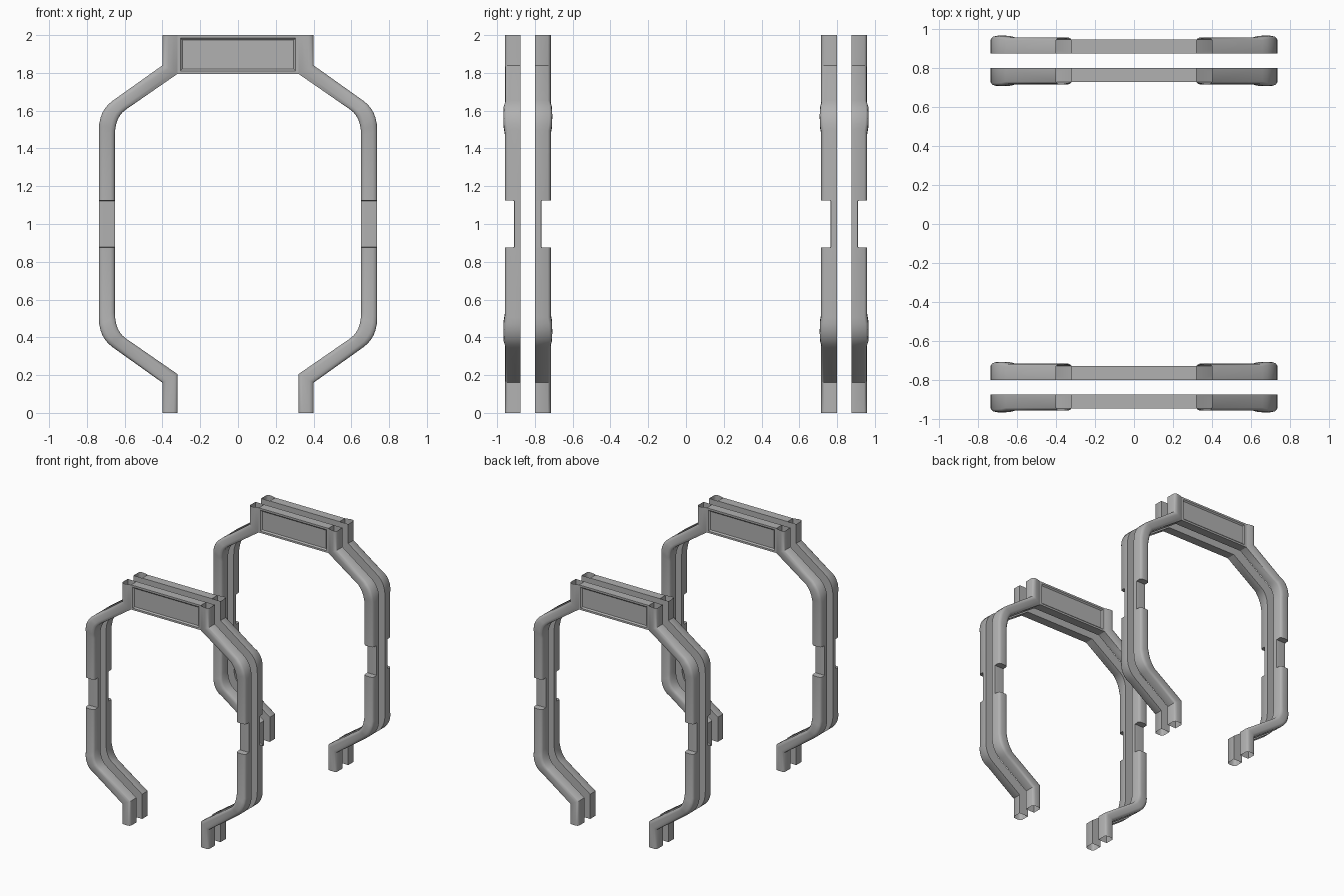
import bpy, bmesh, math

if "Cube" in bpy.data.objects:
    bpy.data.objects.remove(bpy.data.objects["Cube"])

DEPTH, BULGE, NOTCH, PANEL = 0.084, 0.008, 0.035, 0.072

# Dark grey finish shared by all parts
grey = bpy.data.materials.new("dark_grey")
grey.diffuse_color = (0.44, 0.44, 0.44, 1)
grey.use_nodes = True
grey.node_tree.nodes["Principled BSDF"].inputs["Base Color"].default_value = grey.diffuse_color


def bezier(a, b, c, t):
    return tuple((1 - t) ** 2 * p + 2 * t * (1 - t) * q + t * t * r
                 for p, q, r in zip(a, b, c))


# Stations from the top of one leg to mid height: (inner xz, outer xz, depth)
def half_path():
    st = [((0.32, 2.0), (0.40, 2.0), DEPTH),
          ((0.32, 1.795), (0.40, 1.84), DEPTH)]
    n = 6
    for i in range(n + 1):
        t = i / n
        inner = bezier((0.595, 1.605), (0.652, 1.565), (0.652, 1.465), t)
        outer = bezier((0.660, 1.655), (0.737, 1.603), (0.737, 1.495), t)
        st.append((inner, outer, DEPTH + BULGE * math.sin(math.pi * t) ** 0.5
                   if 0 < i < n else DEPTH))
    st.append(((0.652, 1.125), (0.737, 1.125), DEPTH))
    st.append(((0.652, 1.123), (0.737, 1.123), NOTCH))
    return st


top = half_path()
flip = lambda p: (p[0], 2 - p[1])
path = top + [(flip(a), flip(b), d) for a, b, d in reversed(top)]


# Cross-section: flat back, rounded outer edges; beside the panel the inner edge slopes
def section(d, beside_panel):
    e, k = 0.10, 0.13 if d == NOTCH else 1
    side = [(0, 0), (0, d - 0.015 * k), (e, d - 0.004 * k), (0.28, d)]
    far = [(1 - u, h) for u, h in reversed(side)]
    if beside_panel:
        side = [(0, 0), (0, PANEL), (0.25, d - 0.006), (0.6, d)]
    return side + far


def finish(bm, name, angle):
    bmesh.ops.recalc_face_normals(bm, faces=bm.faces)
    mesh = bpy.data.meshes.new(name)
    bm.to_mesh(mesh)
    bm.free()
    mesh.materials.append(grey)
    ob = bpy.data.objects.new(name, mesh)
    bpy.context.collection.objects.link(ob)
    bpy.ops.object.select_all(action='DESELECT')
    ob.select_set(True)
    bpy.context.view_layer.objects.active = ob
    bpy.ops.object.shade_smooth_by_angle(angle=math.radians(angle))
    return ob


# Bent open-ended leg channel, swept along the path
def leg(name, base, out, side):
    bm = bmesh.new()
    rings = []
    for n, ((ix, iz), (ox, oz), d) in enumerate(path):
        rings.append([bm.verts.new((side * (ix + u * (ox - ix)), base + out * h,
                                    iz + u * (oz - iz)))
                      for u, h in section(d, n < 2)])
    for r, s in zip(rings, rings[1:]):
        for i in range(len(r)):
            j = (i + 1) % len(r)
            bm.faces.new((r[i], r[j], s[j], s[i]))
    return finish(bm, name, 42)


# Top plate between the legs with a recessed outer face
def panel(name, base, out):
    bm = bmesh.new()
    bmesh.ops.create_cube(bm, size=1)
    for v in bm.verts:
        v.co = (v.co.x * 0.64, base + out * (v.co.y + 0.5) * PANEL,
                1.9 + v.co.z * 0.205 - 0.0025)
    bmesh.ops.recalc_face_normals(bm, faces=bm.faces)
    face = max(bm.faces, key=lambda f: f.calc_center_median().y * out)
    bmesh.ops.inset_region(bm, faces=[face], thickness=0.022)
    bmesh.ops.inset_region(bm, faces=[face], thickness=0.015)
    for v in face.verts:
        v.co.y -= out * 0.010
    return finish(bm, name, 42)


# Two pairs of hoops, front and back
for name, base, out in (("front_outer", -0.875, -1), ("front_inner", -0.80, 1),
                        ("back_inner", 0.80, -1), ("back_outer", 0.875, 1)):
    leg(name + "_leg_right", base, out, 1)
    leg(name + "_leg_left", base, out, -1)
    panel(name + "_top_panel", base, out)
